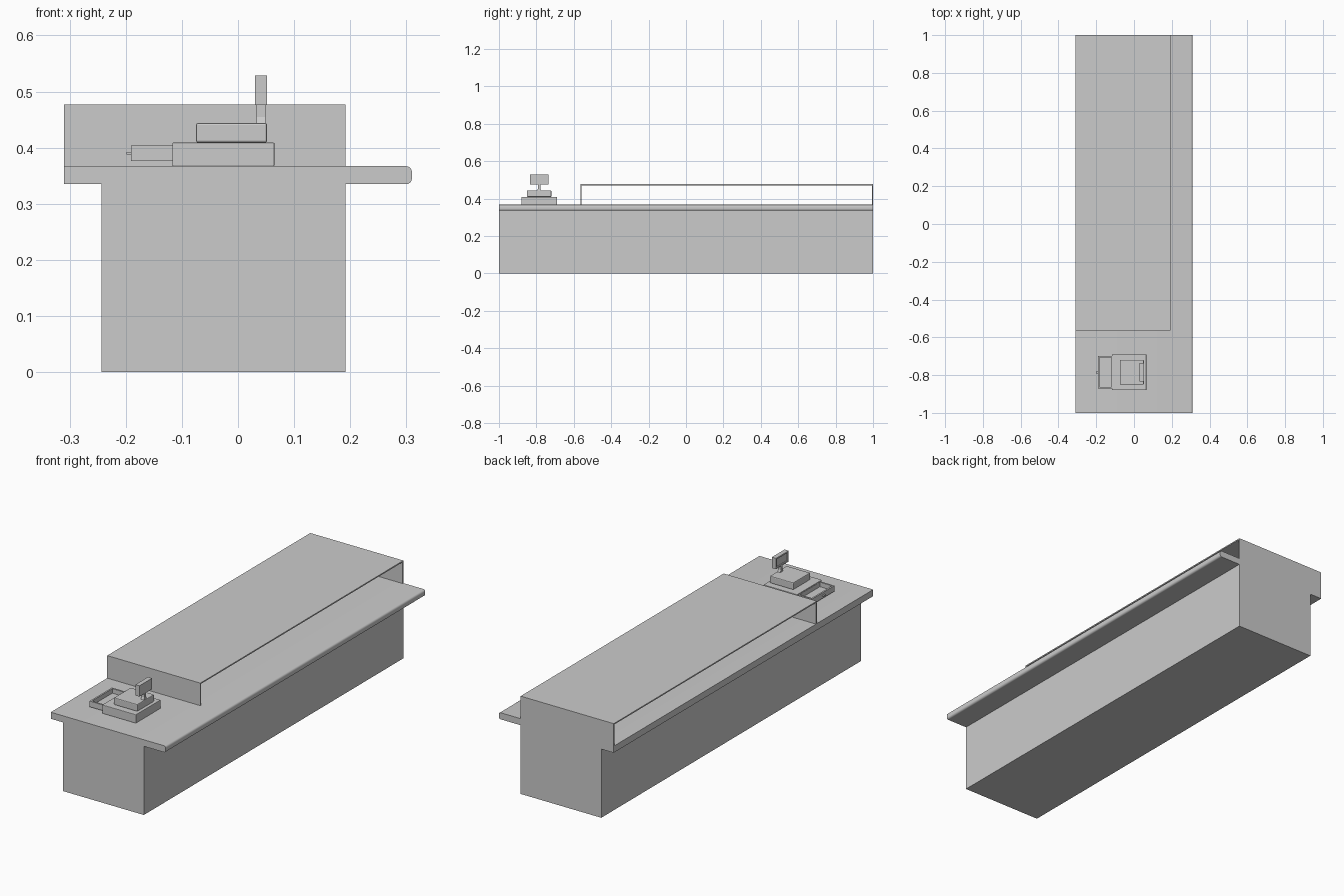
import bpy, bmesh
from mathutils import Vector

if "Cube" in bpy.data.objects:
    bpy.data.objects.remove(bpy.data.objects["Cube"])


def finish(name, bm):
    bmesh.ops.recalc_face_normals(bm, faces=bm.faces[:])
    mesh = bpy.data.meshes.new(name)
    bm.to_mesh(mesh)
    bm.free()
    obj = bpy.data.objects.new(name, mesh)
    bpy.context.collection.objects.link(obj)
    return obj


def box_bm(x, y, z):
    bm = bmesh.new()
    bmesh.ops.create_cube(bm, size=1)
    for v in bm.verts:
        v.co = Vector([lo + (c + 0.5) * (hi - lo) for c, (lo, hi) in zip(v.co, (x, y, z))])
    bm.normal_update()
    return bm


def box(name, x, y, z, recess=None, margin=0.0, depth=0.0, bevel=0.0):
    """Box from ranges, with an optional recess in the face pointing along `recess`."""
    bm = box_bm(x, y, z)
    if recess:
        face = max(bm.faces, key=lambda f: f.normal.dot(Vector(recess)))
        bmesh.ops.inset_region(bm, faces=[face], thickness=margin, use_even_offset=True)
        new = bmesh.ops.extrude_discrete_faces(bm, faces=[face])["faces"]
        bmesh.ops.translate(bm, verts=new[0].verts[:], vec=Vector(recess) * -depth)
    obj = finish(name, bm)
    if bevel:
        mod = obj.modifiers.new("soft_edges", "BEVEL")
        mod.width, mod.segments = bevel, 2
    return obj


def extrude_profile(name, points, axis, lo, hi):
    """Sweep a closed 2D profile (second coordinate is z) along x or y."""
    bm = bmesh.new()
    place = (lambda a, z: (lo, a, z)) if axis == "x" else (lambda a, z: (a, lo, z))
    face = bm.faces.new([bm.verts.new(place(*p)) for p in points])
    geom = bmesh.ops.extrude_face_region(bm, geom=[face])["geom"]
    shift = Vector((hi - lo, 0, 0)) if axis == "x" else Vector((0, hi - lo, 0))
    bmesh.ops.translate(bm, verts=[g for g in geom if isinstance(g, bmesh.types.BMVert)], vec=shift)
    return finish(name, bm)


# Counter body
box("counter_base", (-0.243, 0.192), (-1, 1), (0, 0.335))

# Worktop with a rounded customer-side edge
bm = box_bm((-0.31, 0.31), (-1, 1), (0.335, 0.367))
edges = [e for e in bm.edges
         if all(v.co.x > 0.3 for v in e.verts) and abs(e.verts[0].co.y - e.verts[1].co.y) > 1]
bmesh.ops.bevel(bm, geom=edges, offset=0.01, segments=4, profile=0.5, affect="EDGES")
worktop = finish("worktop", bm)
bpy.context.view_layer.objects.active = worktop
worktop.select_set(True)
bpy.ops.object.shade_smooth_by_angle()

# Raised shelf: top panel with two end panels, open along both long sides
t, y0, y1, z0, z1 = 0.006, -0.565, 1.0, 0.367, 0.477
extrude_profile("raised_shelf", [
    (y0, z0), (y0, z1), (y1, z1), (y1, z0),
    (y1 - t, z0), (y1 - t, z1 - t), (y0 + t, z1 - t), (y0 + t, z0)], "x", -0.31, 0.192)

# Cash register
cy = -0.785
box("register_body", (-0.117, 0.065), (cy - 0.095, cy + 0.095), (0.367, 0.409), bevel=0.002)
box("cash_drawer", (-0.191, -0.110), (cy - 0.086, cy + 0.086), (0.376, 0.404),
    recess=(0, 0, 1), margin=0.008, depth=0.022)
box("drawer_handle", (-0.199, -0.190), (cy - 0.008, cy + 0.008), (0.388, 0.392))
box("keypad", (-0.075, 0.052), (cy - 0.065, cy + 0.065), (0.409, 0.444), bevel=0.004)

# Customer display on a post flared at the foot
extrude_post = [(cy - 0.011, 0.443), (cy + 0.011, 0.443), (cy + 0.006, 0.455),
                (cy + 0.006, 0.478), (cy - 0.006, 0.478), (cy - 0.006, 0.455)]
extrude_profile("display_post", extrude_post, "x", 0.033, 0.049)
box("display", (0.030, 0.052), (cy - 0.049, cy + 0.049), (0.476, 0.529),
    recess=(-1, 0, 0), margin=0.007, depth=0.005)
